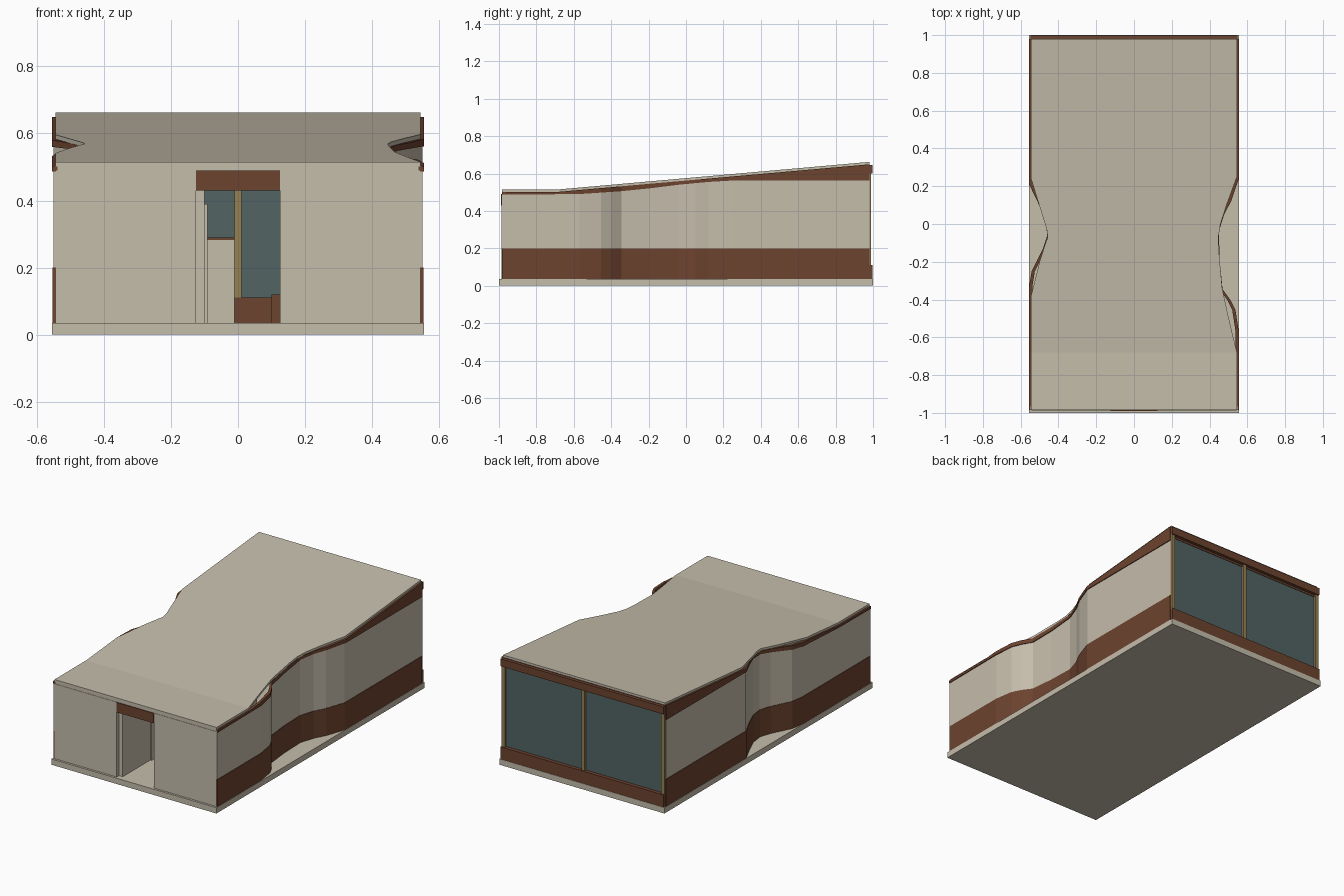
import bpy

cube = bpy.data.objects.get("Cube")
if cube:
    bpy.data.objects.remove(cube, do_unlink=True)


def material(name, rgb):
    m = bpy.data.materials.new(name)
    m.use_nodes = True
    m.diffuse_color = (*rgb, 1)
    m.node_tree.nodes["Principled BSDF"].inputs["Base Color"].default_value = (*rgb, 1)
    return m


CREAM = material("cream_plaster", (0.56, 0.51, 0.41))
BROWN = material("brown_cladding", (0.153, 0.056, 0.028))
GLASS = material("teal_glass", (0.084, 0.127, 0.127))
GOLD = material("golden_timber", (0.31, 0.22, 0.085))


def mesh_object(name, verts, faces, mat):
    me = bpy.data.meshes.new(name)
    me.from_pydata(verts, [], faces)
    me.materials.append(mat)
    ob = bpy.data.objects.new(name, me)
    bpy.context.collection.objects.link(ob)
    return ob


def loft(name, sections, mat):
    """Join a run of four-point sections into a closed solid."""
    verts = [p for s in sections for p in s]
    last = len(verts) - 4
    faces = [(3, 2, 1, 0), (last, last + 1, last + 2, last + 3)]
    for i in range(0, last, 4):
        for k in range(4):
            n = (k + 1) % 4
            faces.append((i + k, i + n, i + 4 + n, i + 4 + k))
    return mesh_object(name, verts, faces, mat)


def rect(y, x0, x1, z0, z1):
    return [(x0, y, z0), (x1, y, z0), (x1, y, z1), (x0, y, z1)]


def box(name, x, y, z, mat):
    return loft(name, [rect(v, *x, *z) for v in y], mat)


def at(path, y):
    """Piecewise linear lookup along y."""
    if y <= path[0][0]:
        return path[0][1]
    for (a, p), (b, q) in zip(path, path[1:]):
        if y <= b:
            return p + (q - p) * (y - a) / (b - a)
    return path[-1][1]


# Height profiles along the depth
ROOF_TOP = [(-0.99, 0.515), (-0.68, 0.515), (0.98, 0.662)]
PANEL_TOP = [(-0.99, 0.487), (-0.57, 0.49), (-0.35, 0.505), (-0.2, 0.52),
             (-0.04, 0.54), (0.12, 0.555), (0.24, 0.562), (0.98, 0.562)]

# Plan outlines: half width along the depth
LEFT_WALL = [(-0.985, 0.548), (-0.57, 0.548), (-0.455, 0.53), (-0.4, 0.502),
             (-0.345, 0.462), (-0.2, 0.447), (-0.04, 0.442), (0.05, 0.47),
             (0.12, 0.507), (0.24, 0.548), (0.98, 0.548)]
RIGHT_WALL = [(-0.985, 0.548), (-0.33, 0.548), (-0.25, 0.535), (-0.13, 0.475),
              (-0.06, 0.452), (0.02, 0.462), (0.11, 0.5), (0.21, 0.548), (0.98, 0.548)]
LEFT_ROOF = [(-0.985, 0.545), (-0.68, 0.545), (-0.5, 0.502), (-0.34, 0.467),
             (-0.15, 0.45), (-0.07, 0.447), (0, 0.458), (0.1, 0.49),
             (0.25, 0.545), (0.98, 0.545)]
RIGHT_ROOF = [(-0.985, 0.545), (-0.38, 0.545), (-0.2, 0.5), (-0.1, 0.468),
              (-0.07, 0.457), (-0.03, 0.462), (0.12, 0.508), (0.24, 0.545), (0.98, 0.545)]


def under_roof(y):
    return at(ROOF_TOP, y) - 0.013


def band(name, path, side, low, high, proud, mat):
    """Thin curved wall strip between two height rules."""
    ys = sorted({y for y, _ in path} | {-0.68})
    rows = []
    for y in ys:
        outer = at(path, y) + proud
        rows.append(rect(y, side * (outer - 0.01 - proud), side * outer, low(y), high(y)))
    return loft(name, rows, mat)


# Ground slab
box("floor_slab", (-0.555, 0.555), (-1, 1), (0, 0.035), CREAM)

# Curved side walls in three bands
for label, side, path in (("left", 1, LEFT_WALL), ("right", -1, RIGHT_WALL)):
    band(label + "_wall_base", path, side, lambda y: 0.035, lambda y: 0.2, 0.005, BROWN)
    band(label + "_wall_panel", path, side, lambda y: 0.2, lambda y: at(PANEL_TOP, y), 0.002, CREAM)
    band(label + "_wall_top", path, side, lambda y: at(PANEL_TOP, y), under_roof, 0.007, BROWN)

# Sloping roof with waisted sides
roof_ys = sorted({y for p in (LEFT_ROOF, RIGHT_ROOF, ROOF_TOP[1:2]) for y, _ in p})
loft("roof", [rect(y, -at(RIGHT_ROOF, y), at(LEFT_ROOF, y), under_roof(y), at(ROOF_TOP, y))
              for y in roof_ys], CREAM)

# Front wall, doorway and open door
for label, side in (("left", 1), ("right", -1)):
    box(label + "_front_wall", (side * 0.125, side * 0.543), (-0.987, -0.965), (0.035, 0.49), CREAM)
box("front_roof_edge", (-0.548, 0.548), (-0.985, -0.965), (0.49, 0.503), CREAM)
box("door_lintel", (-0.125, 0.125), (-0.99, -0.965), (0.43, 0.49), BROWN)
box("open_door", (-0.125, -0.1), (-0.965, -0.7), (0.035, 0.43), CREAM)

# Interior partitions and fittings
box("hall_partition", (-0.1, -0.091), (-0.7, -0.2), (0.035, 0.39), CREAM)
box("low_partition", (-0.3, -0.011), (0.1, 0.2), (0.035, 0.283), CREAM)
box("low_partition_cap", (-0.3, -0.011), (0.1, 0.2), (0.283, 0.29), BROWN)
box("bench", (0.1, 0.3), (0.3, 0.6), (0.035, 0.12), BROWN)

# Glazed back wall
box("back_glass", (-0.54, 0.54), (0.97, 0.976), (0.1, 0.61), GLASS)
box("back_sill", (-0.548, 0.548), (0.965, 0.998), (0.035, 0.11), BROWN)
box("back_header", (-0.548, 0.548), (0.979, 0.998), (0.6, 0.645), BROWN)
box("back_header_inner", (-0.54, 0.54), (0.962, 0.979), (0.588, 0.647), BROWN)
for label, x in (("right", -0.537), ("middle", 0), ("left", 0.537)):
    box(label + "_back_post", (x - 0.011, x + 0.011), (0.962, 0.99), (0.11, 0.6), GOLD)

# Consistent outward normals
for ob in bpy.context.scene.objects:
    if ob.type == "MESH":
        import bmesh
        bm = bmesh.new()
        bm.from_mesh(ob.data)
        bmesh.ops.recalc_face_normals(bm, faces=bm.faces)
        bm.to_mesh(ob.data)
        bm.free()
